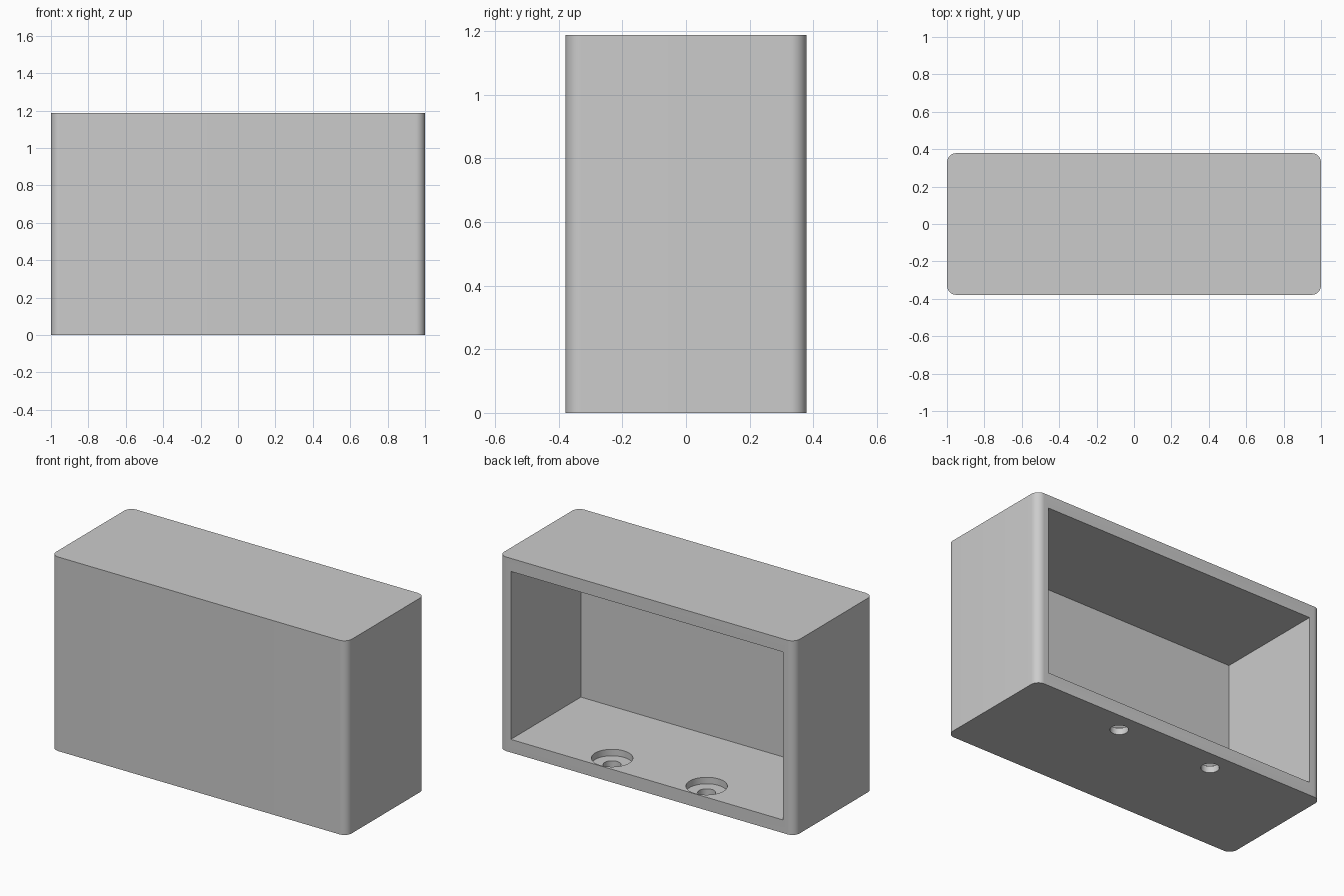
import bpy
import bmesh
from math import radians

if "Cube" in bpy.data.objects:
    bpy.data.objects.remove(bpy.data.objects["Cube"], do_unlink=True)

W, D, H = 2.0, 0.757, 1.187   # outer size
WALL = 0.08
CORNER = 0.05
HOLE_X, HOLE_Y = 0.32, 0.257

grey = bpy.data.materials.new("plain grey")
grey.use_nodes = True
colour = (0.6, 0.6, 0.6, 1)
grey.diffuse_color = colour
grey.node_tree.nodes["Principled BSDF"].inputs["Base Color"].default_value = colour


def box(name, lo, hi):
    bpy.ops.mesh.primitive_cube_add(size=1, location=[(a + b) / 2 for a, b in zip(lo, hi)])
    ob = bpy.context.object
    ob.name = name
    ob.scale = [b - a for a, b in zip(lo, hi)]
    bpy.ops.object.transform_apply(location=True, rotation=True, scale=True)
    ob.data.materials.append(grey)
    return ob


def cylinder(name, radius, x, y, z0, z1):
    bpy.ops.mesh.primitive_cylinder_add(vertices=64, radius=radius, depth=z1 - z0,
                                        location=(x, y, (z0 + z1) / 2))
    ob = bpy.context.object
    ob.name = name
    ob.data.materials.append(grey)
    return ob


def cut(target, cutter):
    cutter.hide_render = True
    mod = target.modifiers.new("cut", 'BOOLEAN')
    mod.operation = 'DIFFERENCE'
    mod.solver = 'EXACT'
    mod.object = cutter
    bpy.context.view_layer.objects.active = target
    bpy.ops.object.modifier_apply(modifier=mod.name)
    bpy.data.objects.remove(cutter, do_unlink=True)


# Outer block with rounded upright edges
housing = box("housing", (-W / 2, -D / 2, 0), (W / 2, D / 2, H))
bm = bmesh.new()
bm.from_mesh(housing.data)
upright = [e for e in bm.edges if abs(e.verts[0].co.z - e.verts[1].co.z) > 0.5]
bmesh.ops.bevel(bm, geom=upright, offset=CORNER, segments=12, profile=0.5, affect='EDGES')
bm.to_mesh(housing.data)
bm.free()

# Cavity open to the back
cut(housing, box("cavity", (-W / 2 + WALL, -D / 2 + WALL, WALL),
                 (W / 2 - WALL, D, H - WALL)))

# Two counterbored screw holes in the floor
for x in (-HOLE_X, HOLE_X):
    cut(housing, cylinder("counterbore", 0.115, x, HOLE_Y, WALL / 2, WALL + 0.1))
    cut(housing, cylinder("screw_hole", 0.05, x, HOLE_Y, -0.1, WALL))

# Smooth curves, sharp edges
bpy.ops.object.select_all(action='DESELECT')
housing.select_set(True)
bpy.context.view_layer.objects.active = housing
bpy.ops.object.shade_smooth_by_angle(angle=radians(30))
